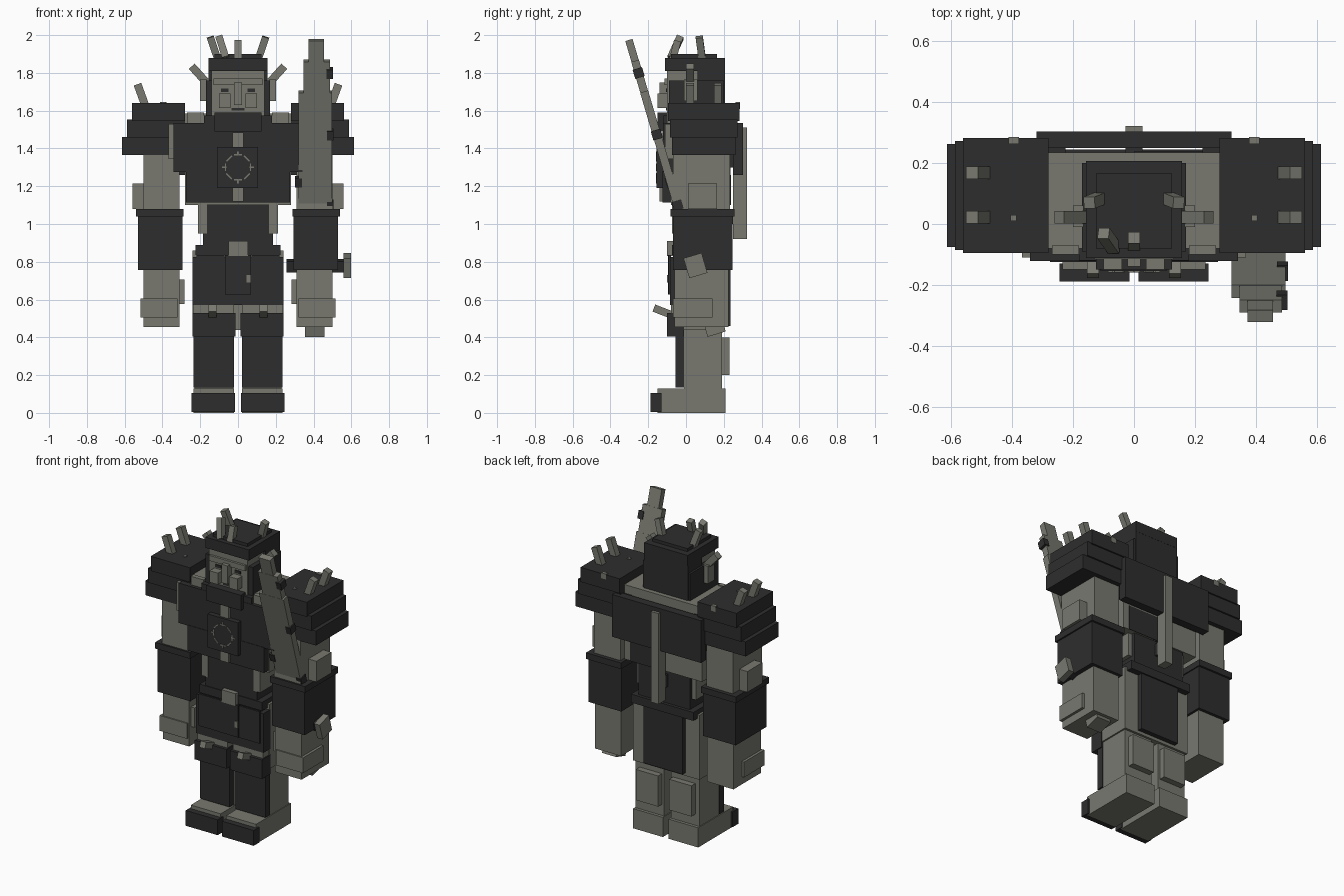
import bpy, math
from mathutils import Vector, Matrix


def material(name, rgb):
    m = bpy.data.materials.new(name)
    m.diffuse_color = (*rgb, 1)
    return m


DARK = material("dark iron", (0.027, 0.027, 0.027))
GREY = material("stone grey", (0.19, 0.19, 0.163))
FACES = [(0, 1, 3, 2), (4, 6, 7, 5), (0, 4, 5, 1), (2, 3, 7, 6), (0, 2, 6, 4), (1, 5, 7, 3)]


def box(name, mat, x, y, z, frame=None):
    """Box from three (min, max) ranges, optionally placed in a frame."""
    verts = [Vector((a, b, c)) for a in x for b in y for c in z]
    if frame is not None:
        verts = [frame @ v for v in verts]
    me = bpy.data.meshes.new(name)
    me.from_pydata(verts, [], FACES)
    me.materials.append(mat)
    ob = bpy.data.objects.new(name, me)
    bpy.context.collection.objects.link(ob)
    return ob


def pair(name, mat, x, y, z):
    """Box on the right plus its mirror on the left."""
    box(name + "_right", mat, x, y, z)
    box(name + "_left", mat, (-x[1], -x[0]), y, z)


def spike(name, p, q, w, mat=GREY):
    """Square bar running from p to q."""
    p, q = Vector(p), Vector(q)
    d = (q - p).normalized()
    side = Vector((0, 1, 0)).cross(d).normalized()
    other = d.cross(side)
    f = Matrix((side, other, d)).transposed().to_4x4()
    f.translation = p
    box(name, mat, (-w / 2, w / 2), (-w / 2, w / 2), (0, (q - p).length), f)


def spike_pair(name, p, q, w):
    spike(name + "_right", p, q, w)
    spike(name + "_left", (-p[0], *p[1:]), (-q[0], *q[1:]), w)


# Feet and legs
pair("foot", GREY, (0.02, 0.235), (-0.15, 0.21), (0, 0.128))
pair("toe_cap", DARK, (0.015, 0.245), (-0.188, -0.13), (0.005, 0.105))
pair("leg", GREY, (0.025, 0.23), (-0.01, 0.19), (0.128, 0.62))
pair("calf", GREY, (0.04, 0.2), (0.19, 0.23), (0.2, 0.4))
pair("shin_plate", DARK, (0.022, 0.236), (-0.055, -0.01), (0.135, 0.42))
pair("knee_guard", DARK, (0.012, 0.242), (-0.1, -0.01), (0.405, 0.53))
pair("knee_strap", GREY, (0.02, 0.235), (-0.08, -0.01), (0.53, 0.57))
spike_pair("knee_spike", (0.135, -0.08, 0.52), (0.135, -0.17, 0.555), 0.04)

# Hips, belt and skirt
box("hips", GREY, (-0.24, 0.24), (-0.02, 0.205), (0.44, 0.86))
box("skirt", DARK, (-0.242, 0.242), (-0.085, -0.01), (0.57, 0.825))
box("skirt_panel", DARK, (-0.07, 0.068), (-0.095, -0.08), (0.627, 0.835))
pair("skirt_side_panel", DARK, (0.072, 0.22), (-0.092, -0.08), (0.627, 0.835))
box("rear_skirt", DARK, (-0.14, 0.14), (0.2, 0.236), (0.46, 0.86))
box("belt", DARK, (-0.225, 0.225), (-0.075, 0.245), (0.835, 0.89))
box("buckle", GREY, (-0.05, 0.052), (-0.1, -0.07), (0.83, 0.91))
box("skirt_stud", GREY, (0.045, 0.068), (-0.1, -0.09), (0.69, 0.73))

# Torso
box("waist", DARK, (-0.185, 0.185), (-0.07, 0.225), (0.88, 1.13))
pair("waist_side", GREY, (0.165, 0.212), (-0.075, 0.2), (0.95, 1.12))
box("torso", GREY, (-0.28, 0.28), (-0.08, 0.235), (1.1, 1.585))
box("belly_plate", DARK, (-0.275, 0.275), (-0.125, -0.03), (1.115, 1.28))
box("chest_plate", DARK, (-0.342, 0.342), (-0.122, -0.04), (1.275, 1.535))
pair("chest_shoulder_strap", GREY, (0.18, 0.27), (-0.1, -0.07), (1.53, 1.59))
pair("chest_edge", GREY, (0.335, 0.367), (-0.11, -0.06), (1.345, 1.53))
box("collar", DARK, (-0.125, 0.125), (-0.15, -0.07), (1.49, 1.59))
box("chest_upper", DARK, (-0.18, 0.18), (-0.12, -0.06), (1.5, 1.575))
box("chest_bar_top", GREY, (-0.03, 0.03), (-0.14, -0.12), (1.4, 1.485))
box("chest_bar_bottom", GREY, (-0.03, 0.03), (-0.14, -0.12), (1.12, 1.195))
box("emblem_plate", DARK, (-0.11, 0.107), (-0.155, -0.12), (1.19, 1.408))
box("back_plate", DARK, (-0.32, 0.32), (0.25, 0.303), (1.26, 1.535))
pair("back_plate_mount", DARK, (0.225, 0.3), (0.2, 0.26), (1.3, 1.53))
box("lower_back", DARK, (0.0, 0.235), (0.2, 0.239), (1.1, 1.26))
box("spine_bar", GREY, (-0.028, 0.028), (0.25, 0.322), (0.92, 1.51))
box("spine_mount", DARK, (-0.028, 0.028), (0.2, 0.25), (1.0, 1.08))

# Broken ring ornament on the emblem
for i in range(8):
    f = Matrix.Translation((0, -0.155, 1.3)) @ Matrix.Rotation(i * math.pi / 4, 4, 'Y')
    box(f"emblem_ring_{i}", GREY, (-0.02, 0.02), (-0.004, 0.004), (0.063, 0.07), f)
    if i % 2 == 0:
        box(f"emblem_tick_{i}", GREY, (-0.004, 0.004), (-0.004, 0.004), (0.062, 0.085), f)

# Head and face
box("head", GREY, (-0.14, 0.14), (-0.1, 0.17), (1.56, 1.82))
box("nose", GREY, (-0.022, 0.022), (-0.14, -0.1), (1.63, 1.75))
box("brow", GREY, (-0.13, 0.13), (-0.115, -0.1), (1.735, 1.77))
pair("cheek", GREY, (0.04, 0.1), (-0.15, -0.1), (1.615, 1.69))
pair("eye", DARK, (0.05, 0.09), (-0.106, -0.099), (1.7, 1.718))
box("mouth", DARK, (-0.035, 0.035), (-0.106, -0.099), (1.6, 1.615))
box("helmet", DARK, (-0.157, 0.157), (-0.112, 0.207), (1.81, 1.88))
box("helmet_top", DARK, (-0.125, 0.125), (-0.08, 0.165), (1.88, 1.9))
box("helmet_back", DARK, (-0.157, 0.157), (0.06, 0.206), (1.56, 1.81))
pair("cheek_guard", DARK, (0.14, 0.17), (-0.09, 0.2), (1.5, 1.76))
pair("ear", GREY, (0.165, 0.2), (-0.01, 0.06), (1.65, 1.765))
spike_pair("side_horn", (0.15, 0.022, 1.73), (0.245, 0.022, 1.835), 0.042)
spike_pair("crown_spike", (0.11, 0.085, 1.88), (0.147, 0.07, 1.99), 0.038)
spike("front_spike", (-0.065, -0.08, 1.88), (-0.1, -0.03, 1.99), 0.038)
spike("middle_spike", (0, -0.07, 1.87), (0, -0.045, 1.97), 0.038)

# Tiered shoulder pads with spikes
for i, (outer, front, back, z0) in enumerate(
        [(0.614, -0.075, 0.262, 1.365), (0.588, -0.085, 0.273, 1.458), (0.562, -0.095, 0.283, 1.545)]):
    pair(f"shoulder_tier_{i}", DARK, (0.28, outer), (front, back), (z0, z0 + 0.095))
for n, y in (("front", 0.022), ("rear", 0.168)):
    spike_pair(n + "_shoulder_spike", (0.485, y, 1.61), (0.532, y, 1.74), 0.042)
pair("shoulder_rivet", GREY, (0.385, 0.405), (0.01, 0.03), (1.635, 1.645))
pair("shoulder_rear_rivet", GREY, (0.378, 0.412), (0.262, 0.285), (1.61, 1.645))

# Arms and hands
pair("upper_arm", GREY, (0.31, 0.5), (-0.07, 0.232), (1.06, 1.38))
pair("elbow_block", GREY, (0.49, 0.558), (0.01, 0.165), (1.08, 1.215))
pair("forearm_guard", DARK, (0.295, 0.53), (-0.07, 0.245), (0.757, 1.045))
pair("forearm_rim", DARK, (0.288, 0.54), (-0.082, 0.258), (1.04, 1.08))
pair("hand", GREY, (0.31, 0.5), (-0.06, 0.225), (0.455, 0.757))
pair("fingers", GREY, (0.32, 0.517), (-0.068, 0.14), (0.505, 0.605))
pair("thumb", GREY, (0.284, 0.32), (-0.04, 0.06), (0.577, 0.705))

# Sword through the right fist, built upright along its own axis
sword = Matrix.Translation((0.408, 0.05, 0.78)) @ Matrix.Rotation(math.atan(0.295), 4, 'X')
box("sword_pommel", GREY, (-0.052, 0.05), (-0.045, 0.055), (-0.38, -0.325), sword)
box("sword_grip", DARK, (-0.03, 0.03), (-0.03, 0.03), (-0.33, 0.1), sword)
box("sword_guard", DARK, (-0.15, 0.16), (-0.025, 0.025), (-0.03, 0.03), sword)
box("sword_guard_end", GREY, (0.15, 0.19), (-0.05, 0.05), (-0.055, 0.055), sword)
box("sword_blade", GREY, (-0.088, 0.09), (-0.022, 0.022), (0.05, 0.96), sword)
box("sword_blade_upper", GREY, (-0.062, 0.078), (-0.021, 0.021), (0.96, 1.13), sword)
box("sword_tip", GREY, (-0.035, 0.048), (-0.02, 0.02), (1.13, 1.245), sword)
for i, (x, z) in enumerate([(0.078, 1.06), (0.08, 0.72), (-0.088, 0.46), (0.08, 0.33)]):
    box(f"blade_tooth_{i}", DARK, (x - 0.018, x + 0.018), (-0.026, 0.026), (z - 0.022, z + 0.028), sword)
